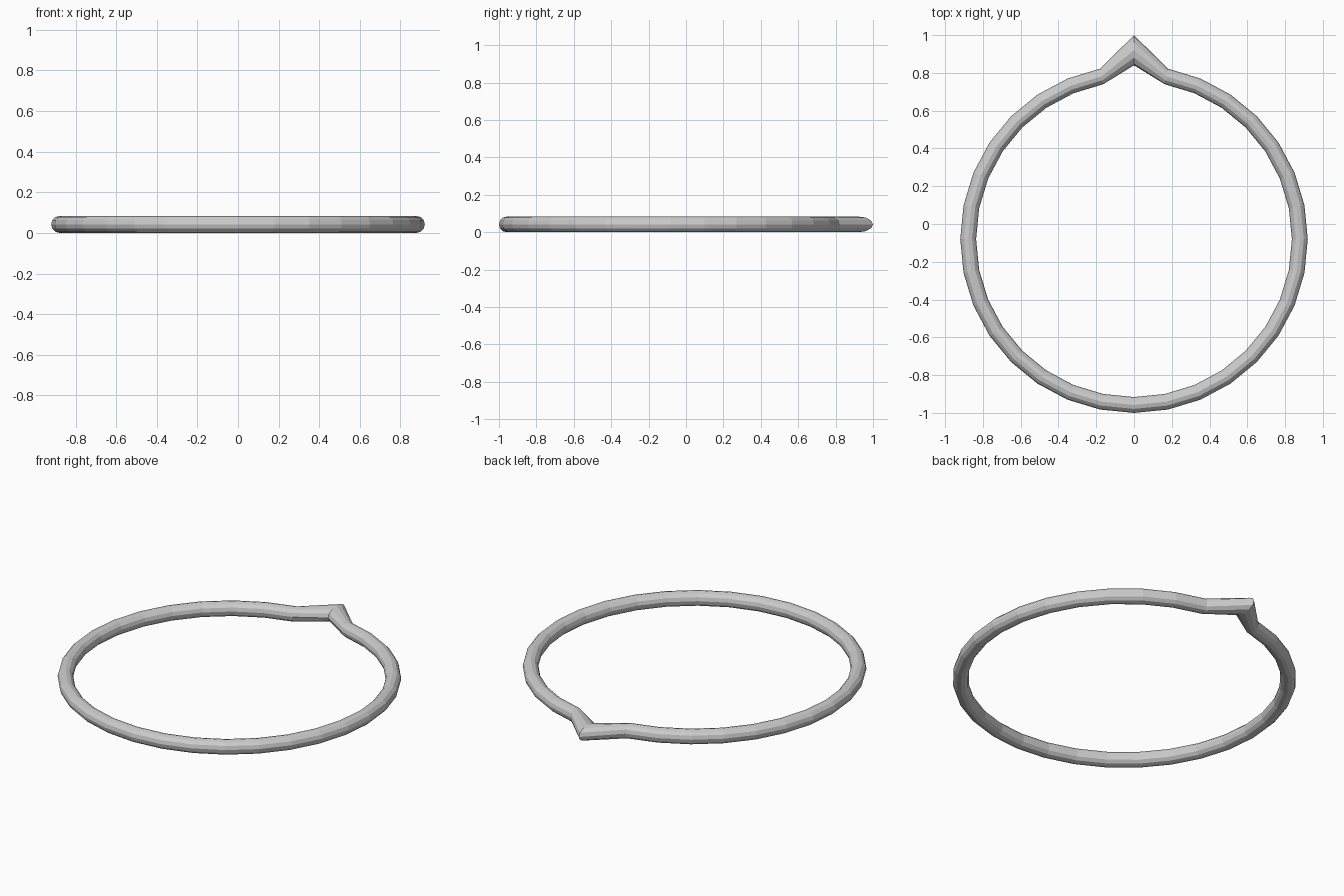
import bpy, bmesh
from math import sin, cos, pi

if "Cube" in bpy.data.objects:
    bpy.data.objects.remove(bpy.data.objects["Cube"])

R, r = 0.878, 0.042       # ring and tube radius
SEG, SIDES = 32, 12
CY = -0.08                # ring centre

bm = bmesh.new()
rings = []
for i in range(SEG):
    a = pi / 2 + 2 * pi * i / SEG
    # the first section is pulled outwards and widened to form the peak
    centre, half = (1.0, 0.08) if i == 0 else (R, r)
    ring = []
    for j in range(SIDES):
        t = 2 * pi * j / SIDES
        d = centre + half * cos(t)
        ring.append(bm.verts.new((d * cos(a), CY + d * sin(a), r + r * sin(t))))
    rings.append(ring)

# skin the sections into a closed tube
for i in range(SEG):
    p, q = rings[i], rings[(i + 1) % SEG]
    for j in range(SIDES):
        k = (j + 1) % SIDES
        bm.faces.new((p[j], p[k], q[k], q[j]))
bmesh.ops.recalc_face_normals(bm, faces=bm.faces[:])

mesh = bpy.data.meshes.new("peaked_ring")
bm.to_mesh(mesh)
bm.free()
obj = bpy.data.objects.new("peaked_ring", mesh)
bpy.context.collection.objects.link(obj)
